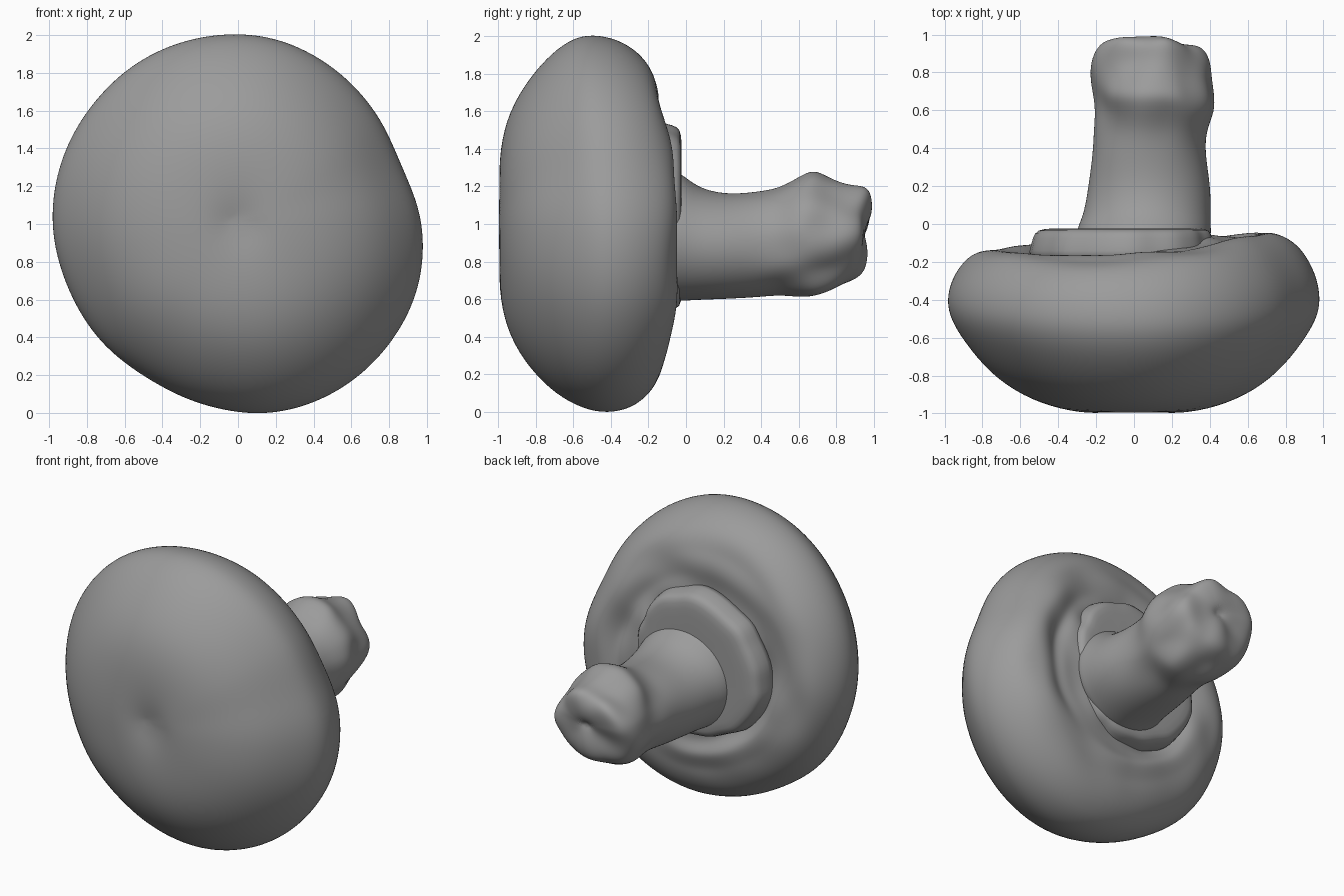
import bpy
import bmesh
from math import cos, sin, pi, radians, exp
from mathutils import Vector, noise

cube = bpy.data.objects.get("Cube")
if cube:
    bpy.data.objects.remove(cube, do_unlink=True)

SEGMENTS = 60

# one plain grey for the whole mushroom
grey = bpy.data.materials.new("mushroom grey")
grey.use_nodes = True
colour = (0.33, 0.33, 0.33, 1)
grey.diffuse_color = colour
shader = grey.node_tree.nodes["Principled BSDF"]
shader.inputs["Base Color"].default_value = colour
shader.inputs["Roughness"].default_value = 0.8


def around(values, angle):
    """Smooth closed-loop interpolation of evenly spaced values."""
    n = len(values)
    pos = angle / (2 * pi) * n
    i = int(pos)
    t = pos - i
    a, b, c, d = (values[(i + k) % n] for k in (-1, 0, 1, 2))
    return b + t / 2 * (c - a + t * (2 * a - 5 * b + 4 * c - d + t * (3 * (b - c) + d - a)))


def bump(value, centre, width):
    return exp(-((value - centre) / width) ** 2)


def loft(name, rings, start, end, levels=1):
    """Skin closed rings of points and fan both ends to a centre point."""
    bm = bmesh.new()
    loops = [[bm.verts.new(p) for p in ring] for ring in rings]
    for a, b in zip(loops, loops[1:]):
        for i in range(SEGMENTS):
            j = (i + 1) % SEGMENTS
            bm.faces.new((a[i], a[j], b[j], b[i]))
    for loop, centre in ((loops[0], start), (loops[-1], end)):
        tip = bm.verts.new(centre)
        for i in range(SEGMENTS):
            bm.faces.new((loop[i], loop[(i + 1) % SEGMENTS], tip))
    bmesh.ops.recalc_face_normals(bm, faces=bm.faces)
    mesh = bpy.data.meshes.new(name)
    bm.to_mesh(mesh)
    bm.free()
    obj = bpy.data.objects.new(name, mesh)
    bpy.context.collection.objects.link(obj)
    mesh.materials.append(grey)
    for poly in mesh.polygons:
        poly.use_smooth = True
    subdivide = obj.modifiers.new("smooth", "SUBSURF")
    subdivide.levels = subdivide.render_levels = levels


angles = [2 * pi * i / SEGMENTS for i in range(SEGMENTS)]

# cap: uneven outline, profile rows are (radius share, y upright, y sideways)
outline = [.965, .912, .932, .963, .993, 1, 1, .99, .985,
           .975, .955, .948, .94, .968, 1.008, 1.02, 1.016, 1.003]
profile = [(.08, -.98, -.98), (.2, -.997, -1.005), (.4, -.993, -.98),
           (.6, -.945, -.91), (.78, -.835, -.79), (.92, -.7, -.62),
           (.995, -.57, -.5), (1.015, -.46, -.4), (.99, -.33, -.28),
           (.92, -.23, -.17), (.85, -.18, -.115), (.78, -.155, -.09),
           (.72, -.14, -.085), (.66, -.135, -.09), (.6, -.135, -.095),
           (.54, -.135, -.1), (.48, -.135, -.1), (.42, -.13, -.1), (.36, -.13, -.1)]
rings = []
for row, (share, upright, sideways) in enumerate(profile):
    ring = []
    under = max(0, min(1, (row - 7) / 4))
    for a in angles:
        r = share * around(outline, a)
        side = cos(a) ** 2
        y = upright * (1 - side) + sideways * side
        # rim sits further forward at the top than at the bottom
        y -= .04 * sin(a) * bump(row, 7, 1.8)
        # underside leans, with curved folds to either side and below
        y += under * (.045 * cos(a) - .025 * sin(a))
        y += under * .03 * noise.noise(Vector((r * 5, cos(a) * 2, sin(a) * 2)))
        y -= under * .045 * bump(share, .61, .05) * max(0, cos(a))
        y -= under * .03 * bump(share, .55, .1) * max(0, -cos(a))
        low = max(0, cos(a - radians(245)))
        y += under * .04 * low * (bump(share, .62, .05) - bump(share, .51, .05))
        ring.append((r * cos(a), y, 1 + r * sin(a)))
    rings.append(ring)
loft("cap", rings, (-.02, -.972, 1.03), (.05, -.1, 1), 2)

# collar: torn skirt under the cap, widest on the right hand side
skirt = [.36, .4, .46, .51, .53, .55, .56, .54, .47, .45, .42, .38]
rings = []
for grow, y in ((1.08, -.22), (1.05, -.14), (1.02, -.07), (.98, -.03), (.85, -.022), (.62, -.025)):
    ring = []
    for a in angles:
        r = grow * around(skirt, a) + .02 * noise.noise(Vector((cos(a) * 4, sin(a) * 4, 1)))
        ring.append((.04 + r * cos(a), y, 1 + r * sin(a)))
    rings.append(ring)
loft("collar", rings, (.04, -.22, 1), (.04, -.03, 1))

# stem: rows are (y, left edge, right edge, bottom, top)
stations = [(-.12, -.32, .41, .59, 1.3), (-.02, -.3, .405, .59, 1.27),
            (.05, -.265, .405, .595, 1.2), (.2, -.24, .405, .6, 1.155),
            (.38, -.215, .375, .61, 1.17), (.5, -.205, .39, .63, 1.19),
            (.6, -.205, .43, .625, 1.235), (.68, -.22, .42, .615, 1.27),
            (.76, -.22, .4, .625, 1.235), (.85, -.205, .39, .65, 1.205),
            (.92, -.175, .365, .69, 1.205), (.96, -.13, .33, .75, 1.18),
            (.97, -.05, .25, .84, 1.1), (.95, .04, .16, .92, 1.02)]
rings = []
for y, left, right, low, high in stations:
    cx, cz = (left + right) / 2, (low + high) / 2
    knobby = max(0, min(1, (y - .35) / .3))
    tip = max(0, (y - .76) / .2)
    ring = []
    for a in angles:
        x = cx + (right - left) / 2 * cos(a)
        z = cz + (high - low) / 2 * sin(a)
        # broad lumps on the knob, end face leaning back towards the bottom
        lump = noise.noise(Vector((x * 5, y * 4, z * 5)))
        grow = 1 + knobby * .16 * lump
        ring.append((cx + (x - cx) * grow,
                     y + tip * (.13 * (z - 1) + .05 * lump),
                     cz + (z - cz) * grow))
    rings.append(ring)
loft("stem", rings, (.05, -.12, .95), (.1, .94, .97), 2)
